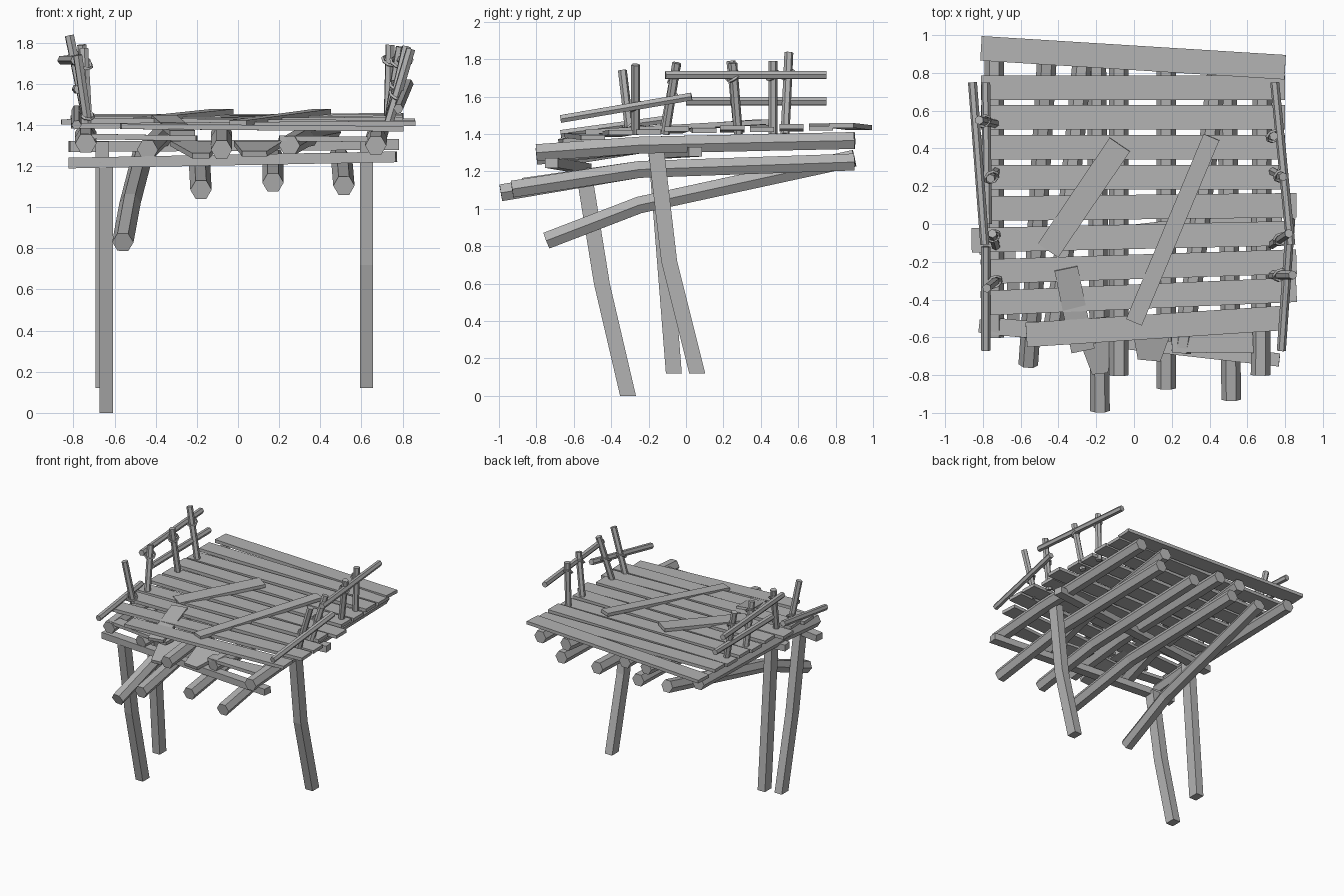
import bpy, bmesh, math
from mathutils import Vector

default_cube = bpy.data.objects.get("Cube")
if default_cube:
    bpy.data.objects.remove(default_cube)

grey = (0.45, 0.45, 0.45, 1)
wood = bpy.data.materials.new("weathered_grey")
wood.use_nodes = True
wood.diffuse_color = grey
wood.node_tree.nodes["Principled BSDF"].inputs["Base Color"].default_value = grey

ACROSS = Vector((1, 0, 0))
ALONG = Vector((0, 1, 0))


def hexagon(radius):
    angles = [math.tau * step / 6 for step in range(6)]
    return [(radius * math.cos(angle), radius * math.sin(angle)) for angle in angles]


def rectangle(width, height):
    corners = [(-1, -1), (1, -1), (1, 1), (-1, 1)]
    return [(width * a / 2, height * b / 2) for a, b in corners]


def sweep(name, path, section, side, level=False, taper=1):
    """Carry a section along a path; level keeps every ring horizontal."""
    points = [Vector(point) for point in path]
    last = len(points) - 1
    bm = bmesh.new()
    rings = []
    for index, point in enumerate(points):
        direction = (points[min(index + 1, last)] - points[max(index - 1, 0)]).normalized()
        if level:
            direction = Vector((0, 0, 1))
        u = (side - direction * side.dot(direction)).normalized()
        v = direction.cross(u)
        scale = 1 + (taper - 1) * index / last
        rings.append([bm.verts.new(point + u * a * scale + v * b) for a, b in section])
    for start, end in zip(rings, rings[1:]):
        for k in range(len(section)):
            bm.faces.new((start[k - 1], start[k], end[k], end[k - 1]))
    bm.faces.new(rings[0])
    bm.faces.new(rings[-1])
    bmesh.ops.recalc_face_normals(bm, faces=bm.faces)
    mesh = bpy.data.meshes.new(name)
    bm.to_mesh(mesh)
    bm.free()
    mesh.materials.append(wood)
    bpy.context.collection.objects.link(bpy.data.objects.new(name, mesh))


def log(name, x_front, x_back, y_front, z_front, z_bend, z_back):
    x_bend = x_front + (x_back - x_front) * 0.35
    path = [(x_front, y_front, z_front), (x_bend, -0.25, z_bend), (x_back, 0.9, z_back)]
    sweep(name, path, hexagon(0.052), ACROSS)


def board(name, start, end, width, taper=1):
    run = Vector(end) - Vector(start)
    side = Vector((-run.y, run.x, 0))
    sweep(name, [start, end], rectangle(width, 0.026), side, taper=taper)


def cross_beam(name, start, end):
    sweep(name, [start, end], rectangle(0.07, 0.052), ALONG)


def leg(name, x, path):
    sweep(name, [(x, y, z) for y, z in path], rectangle(0.065, 0.085), ACROSS, level=True)


def pole(name, start, end):
    sweep(name, [start, end], hexagon(0.024), Vector((0.8, 0.6, 0.1)))


def rope_tie(name, centre):
    bpy.ops.mesh.primitive_torus_add(major_segments=8, minor_segments=4, major_radius=0.036,
                                     minor_radius=0.009, location=centre, rotation=(0.6, 0.4, 0))
    rope = bpy.context.object
    rope.name = name
    rope.data.name = name
    rope.data.materials.append(wood)


# Logs under the deck, bending down towards the front
log("upper_log_far_right", -0.74, -0.74, y_front=-0.6, z_front=1.31, z_bend=1.34, z_back=1.365)
log("upper_log_right", -0.44, -0.27, y_front=-0.62, z_front=1.28, z_bend=1.34, z_back=1.365)
log("upper_log_middle", -0.08, -0.08, y_front=-0.8, z_front=1.28, z_bend=1.34, z_back=1.365)
log("upper_log_left", 0.25, 0.45, y_front=-0.68, z_front=1.3, z_bend=1.34, z_back=1.365)
log("upper_log_far_left", 0.67, 0.68, y_front=-0.8, z_front=1.3, z_bend=1.34, z_back=1.365)
log("lower_log_right", -0.18, -0.2, y_front=-0.99, z_front=1.085, z_bend=1.21, z_back=1.25)
log("lower_log_middle", 0.17, 0.17, y_front=-0.87, z_front=1.12, z_bend=1.21, z_back=1.25)
log("lower_log_left", 0.515, 0.49, y_front=-0.93, z_front=1.105, z_bend=1.21, z_back=1.25)
log("sagging_log", -0.56, -0.46, y_front=-0.745, z_front=0.83, z_bend=1.02, z_back=1.27)

# Cross beams and the legs that carry them
cross_beam("front_cross_beam", start=(-0.82, -0.54, 1.215), end=(0.77, -0.72, 1.245))
cross_beam("middle_cross_beam", start=(-0.82, -0.13, 1.295), end=(0.78, 0.05, 1.305))
leg("front_right_leg", -0.64, [(-0.31, 0), (-0.45, 0.6), (-0.55, 1.22)])
leg("back_right_leg", -0.66, [(-0.065, 0.12), (-0.16, 1.32)])
leg("left_leg", 0.625, [(0.06, 0.12), (-0.09, 0.72), (-0.16, 1.32)])


# Deck planks, evenly spaced from the back and increasingly skewed to the front
def deck_height(y):
    slope = 0.09 if y < -0.2 else 0.02
    return 1.412 + slope * (y + 0.2)


PLANKS = 10
for index in range(PLANKS):
    y = 0.88 - 0.158 * index
    skew = -0.05 if index == 0 else max(0, index - 4) * 0.009
    right_end = -0.57 if index == PLANKS - 1 else -0.86 if index == 6 else -0.81
    left_end = 0.86 if index in (5, 7, 8) else 0.8
    tilt = 0.006 if index % 2 else -0.006
    z = deck_height(y) + 0.006
    board(f"deck_plank_{index}", start=(right_end, y - skew, z + tilt),
          end=(left_end, y + skew, z - tilt), width=0.13)

# Loose boards lying on the deck and broken ones under its front edge
board("loose_board_right", start=(-0.455, -0.14, 1.425), end=(-0.075, 0.42, 1.465), width=0.13)
board("loose_board_left", start=(0, -0.52, 1.41), end=(0.41, 0.46, 1.465), width=0.09)
board("loose_board_front", start=(-0.36, -0.235, 1.435), end=(-0.27, -0.67, 1.36), width=0.125)
board("broken_plank_left", start=(0.2, -0.64, 1.335), end=(0.63, -0.62, 1.33), width=0.08, taper=1.6)
board("broken_plank_right", start=(-0.76, -0.54, 1.345), end=(-0.2, -0.59, 1.335), width=0.09)
board("broken_stub_right", start=(-0.21, -0.5, 1.31), end=(-0.18, -0.79, 1.25), width=0.24, taper=0.35)
board("broken_stub_left", start=(0.1, -0.5, 1.31), end=(0.08, -0.72, 1.26), width=0.24, taper=0.5)


# Railing posts: each leans outwards and along the deck, with a rope tie at its rail
def post(name, side, y, lean, slide, height, tie_at):
    base = Vector((side * 0.73, y, 1.4))
    top = base + Vector((side * lean, slide, height))
    pole(name, base, top)
    rope_tie(name + "_tie", base.lerp(top, tie_at))


post("right_post_back", -1, y=0.53, lean=0.09, slide=0.02, height=0.435, tie_at=0.73)
post("right_post_middle", -1, y=0.28, lean=0.03, slide=-0.04, height=0.39, tie_at=0.8)
post("right_post_front", -1, y=-0.12, lean=0.02, slide=0.07, height=0.37, tie_at=0.8)
post("right_post_end", -1, y=-0.3, lean=0.05, slide=-0.04, height=0.34, tie_at=0.15)
post("left_post_back", 1, y=0.465, lean=0.01, slide=0, height=0.39, tie_at=0.8)
post("left_post_middle", 1, y=0.28, lean=0.06, slide=-0.03, height=0.38, tie_at=0.8)
post("left_post_front", 1, y=-0.11, lean=0.09, slide=0.06, height=0.38, tie_at=0.5)
post("left_post_end", 1, y=-0.27, lean=0.11, slide=0, height=0.37, tie_at=0.4)

# Rails lashed to the posts
pole("right_top_rail", start=(-0.855, 0.75, 1.715), end=(-0.79, -0.11, 1.715))
pole("right_middle_rail", start=(-0.785, 0.75, 1.575), end=(-0.775, 0, 1.575))
pole("right_front_rail", start=(-0.785, -0.67, 1.4), end=(-0.785, -0.12, 1.475))
pole("left_top_rail", start=(0.745, 0.75, 1.715), end=(0.83, -0.11, 1.715))
pole("left_front_rail", start=(0.78, -0.67, 1.48), end=(0.83, 0.03, 1.6))
